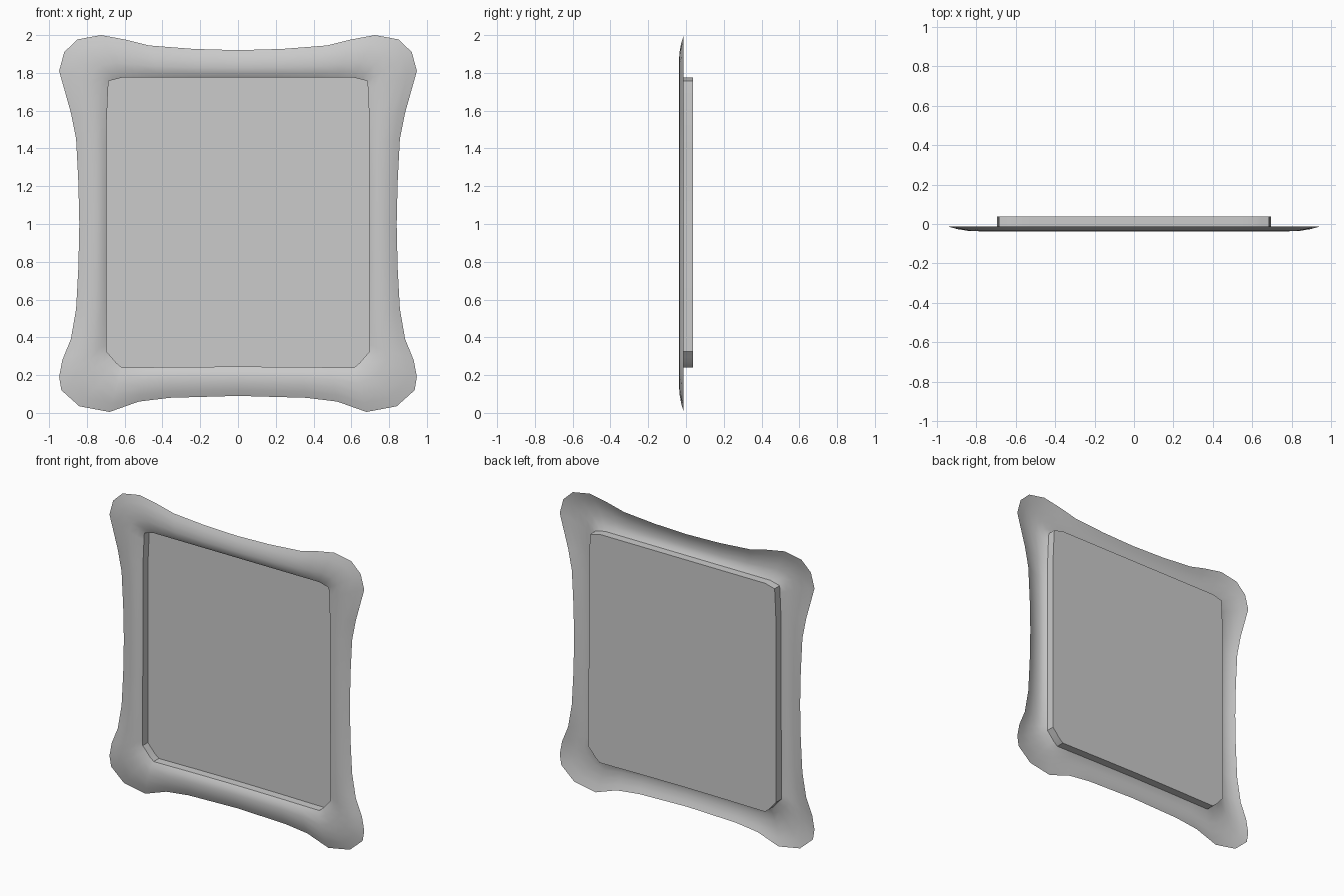
import bpy, bmesh

# Right half of the outline, top centre to bottom centre:
# outer x, outer z, inner x, inner z
HALF = [
    (0.00, 1.92, 0.00, 1.775), (0.24, 1.927, 0.22, 1.775),
    (0.47, 1.945, 0.42, 1.775), (0.59, 1.975, 0.53, 1.775),
    (0.725, 2.00, 0.615, 1.775), (0.85, 1.977, 0.65, 1.766),
    (0.92, 1.91, 0.685, 1.757), (0.947, 1.81, 0.688, 1.71),
    (0.885, 1.59, 0.695, 1.55), (0.857, 1.45, 0.695, 1.42),
    (0.845, 1.22, 0.695, 1.21), (0.84, 1.00, 0.695, 1.00),
    (0.845, 0.77, 0.697, 0.78), (0.857, 0.55, 0.697, 0.57),
    (0.885, 0.39, 0.697, 0.43), (0.93, 0.28, 0.697, 0.36),
    (0.947, 0.19, 0.697, 0.325), (0.935, 0.12, 0.67, 0.295),
    (0.84, 0.035, 0.645, 0.265), (0.68, 0.005, 0.615, 0.24),
    (0.525, 0.06, 0.49, 0.241), (0.36, 0.08, 0.34, 0.243),
    (0.00, 0.09, 0.00, 0.245),
]
LOOP = HALF + [(-a, b, -c, d) for a, b, c, d in HALF[-2:0:-1]]

# Cross-section steps: (blend from outer to inner outline, depth y)
LIP = [(0, -0.012), (0.2, -0.026), (0.42, -0.035), (0.65, -0.037),
       (0.85, -0.031), (1, -0.016)]
TRAY = [(1, -0.016), (1, 0.038)]


def loft(name, steps, cap=False):
    bm = bmesh.new()
    rings = []
    for t, y in steps:
        ring = []
        for ox, oz, ix, iz in LOOP:
            ring.append(bm.verts.new((ox + (ix - ox) * t, y, oz + (iz - oz) * t)))
        rings.append(ring)
    n = len(LOOP)
    for a, b in zip(rings, rings[1:]):
        for i in range(n):
            j = (i + 1) % n
            bm.faces.new((a[i], b[i], b[j], a[j]))
    if cap:
        bm.faces.new(rings[-1][::-1])
    mesh = bpy.data.meshes.new(name)
    bm.to_mesh(mesh)
    bm.free()
    obj = bpy.data.objects.new(name, mesh)
    bpy.context.collection.objects.link(obj)
    bpy.ops.object.select_all(action='DESELECT')
    obj.select_set(True)
    bpy.context.view_layer.objects.active = obj
    bpy.ops.object.shade_smooth_by_angle(angle=0.7)
    return obj


# Puffed border with flared corners
loft("border_frame", LIP)
# Recessed flat panel with its side walls
loft("recessed_panel", TRAY, cap=True)
